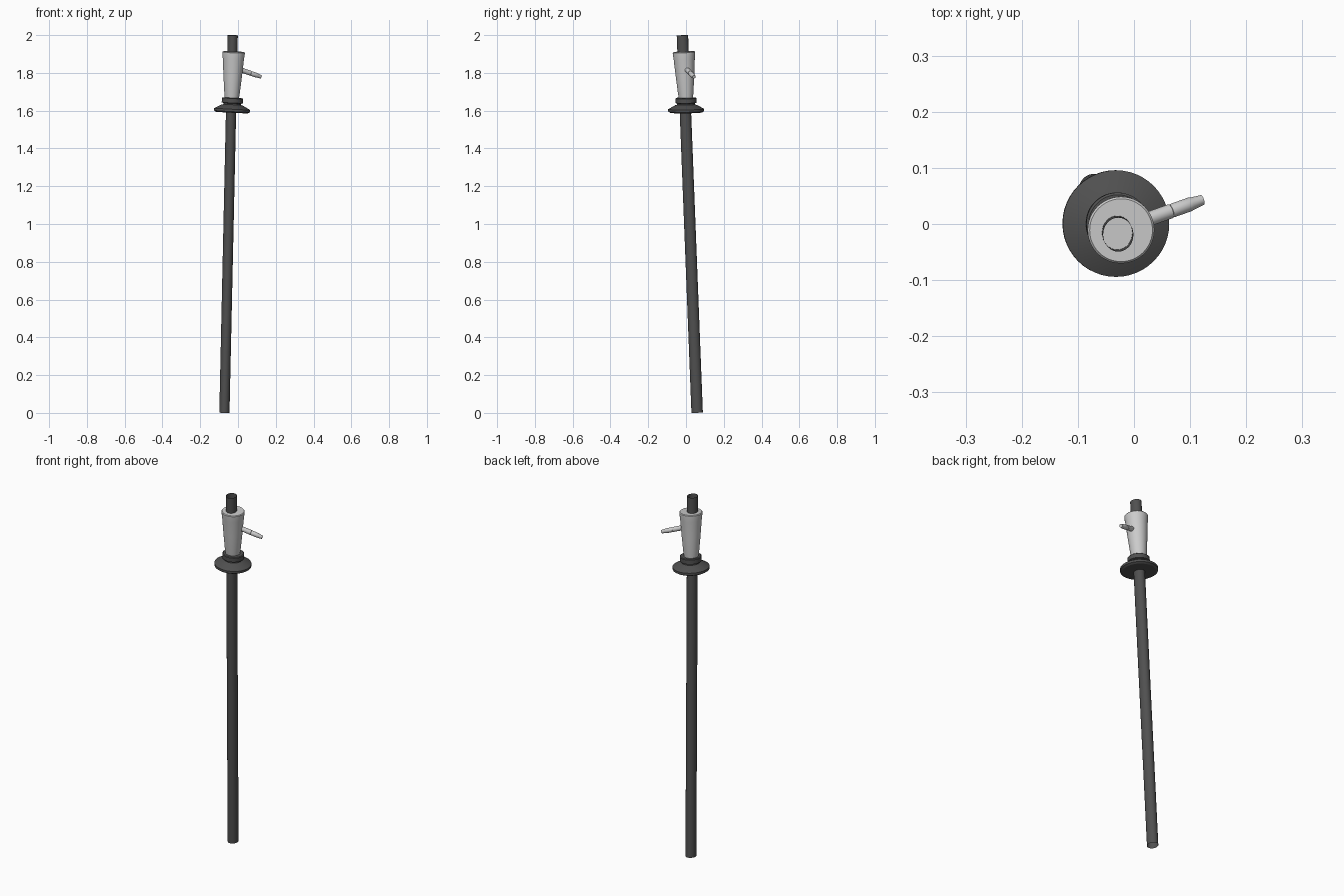
import bpy, bmesh, math
from mathutils import Vector

if "Cube" in bpy.data.objects:
    bpy.data.objects.remove(bpy.data.objects["Cube"])

dark = bpy.data.materials.new("dark_metal")
dark.diffuse_color = (0.08, 0.08, 0.08, 1)
dark.use_nodes = True
dark.node_tree.nodes["Principled BSDF"].inputs["Base Color"].default_value = dark.diffuse_color
light = bpy.data.materials.new("light_grey")
light.diffuse_color = (0.55, 0.55, 0.55, 1)
light.use_nodes = True
light.node_tree.nodes["Principled BSDF"].inputs["Base Color"].default_value = light.diffuse_color


def lathe(name, base, tip, profile, mat, segs=32, caps=(True, True), oval=1.0):
    """Rings of (radius, fraction along base->tip) joined into a turned part."""
    base, tip = Vector(base), Vector(tip)
    axis = tip - base
    u = Vector((0, 1, 0)).cross(axis).normalized()
    v = axis.cross(u).normalized()
    bm = bmesh.new()
    rings = []
    for r, t in profile:
        c = base + axis * t
        rings.append([bm.verts.new(c + u * r * math.cos(a) + v * r * oval * math.sin(a))
                      for a in (2 * math.pi * i / segs for i in range(segs))])
    for lo, hi in zip(rings, rings[1:]):
        for i in range(segs):
            j = (i + 1) % segs
            bm.faces.new((lo[i], lo[j], hi[j], hi[i]))
    if caps[0]:
        bm.faces.new(rings[0][::-1])
    if caps[1]:
        bm.faces.new(rings[-1])
    mesh = bpy.data.meshes.new(name)
    bm.to_mesh(mesh)
    bm.free()
    mesh.materials.append(mat)
    ob = bpy.data.objects.new(name, mesh)
    bpy.context.collection.objects.link(ob)
    bpy.ops.object.select_all(action='DESELECT')
    ob.select_set(True)
    bpy.context.view_layer.objects.active = ob
    bpy.ops.object.shade_smooth_by_angle(angle=math.radians(30))
    return ob


# Long leaning tube, open at both ends
lathe("pole", (-0.072, 0.059, 0.001), (-0.028, -0.019, 1.999),
      [(0.027, 0), (0.027, 1)], dark, caps=(False, False), oval=1.12)

# Flared guard disc with grooved collar
lathe("guard_disc", (-0.033, 0.001, 1.59), (-0.029, 0.0, 1.668),
      [(0.085, 0), (0.095, 0.08), (0.095, 0.24), (0.058, 0.5), (0.047, 0.54),
       (0.047, 0.62), (0.056, 0.66), (0.056, 0.96), (0.052, 1)], dark, segs=48)

# Tapered grip body
lathe("grip_body", (-0.033, 0.0, 1.655), (-0.023, -0.011, 1.912),
      [(0.036, 0), (0.041, 0.15), (0.049, 0.5), (0.056, 0.85), (0.0595, 0.96),
       (0.0595, 0.985), (0.056, 1)], light, segs=48)

# Side lever: root, slimmer shaft and tapered tip
lathe("side_lever", (-0.01, -0.004, 1.825), (0.122, 0.043, 1.779),
      [(0.013, 0), (0.013, 0.57), (0.0115, 0.58), (0.0125, 0.6),
       (0.0125, 0.83), (0.0115, 0.85), (0.009, 1)], light, segs=24)
